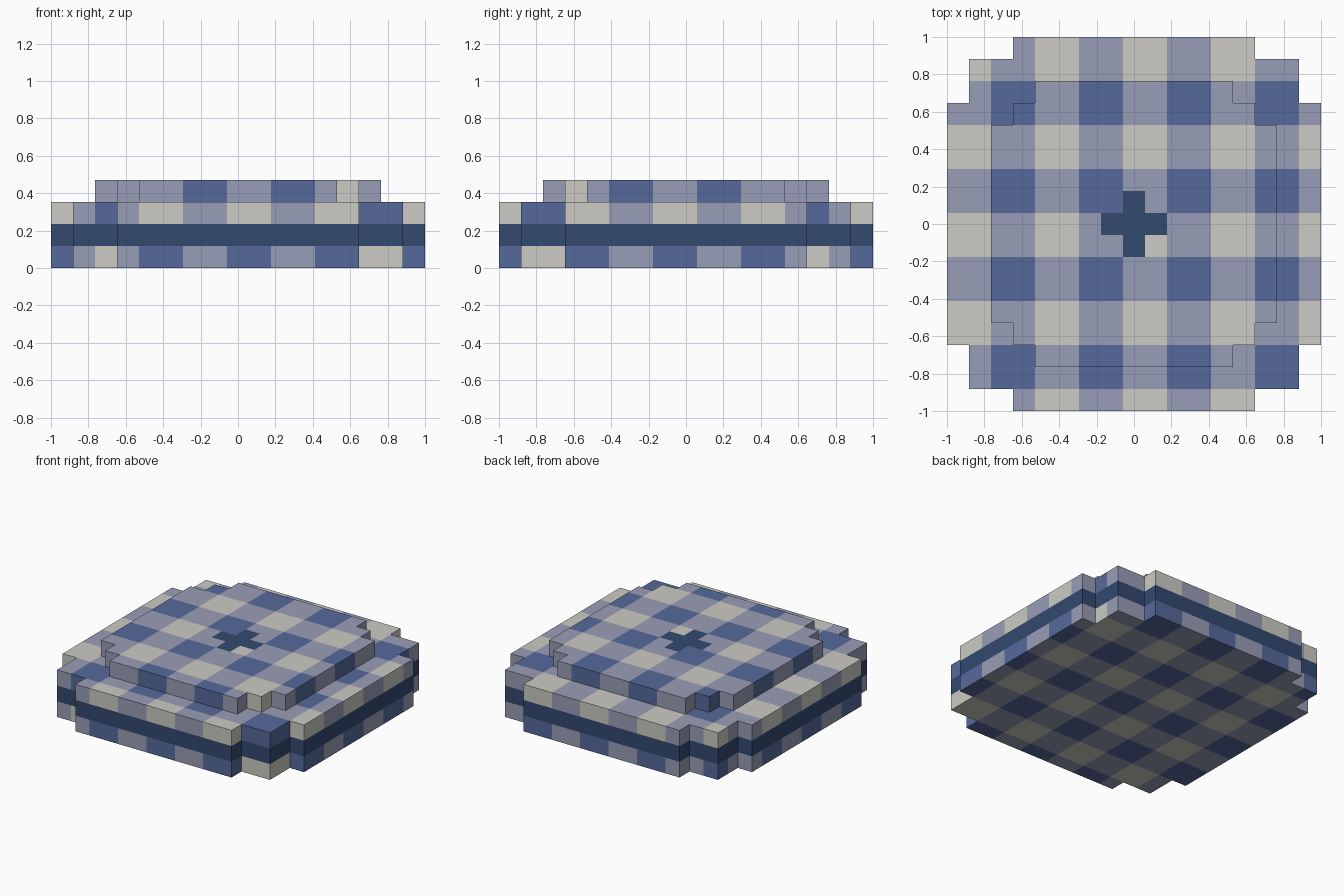
import bpy, bmesh
from mathutils import Vector

cube = bpy.data.objects.get("Cube")
if cube:
    bpy.data.objects.remove(cube, do_unlink=True)

N = 17                # cells along each side
U = 2 / N             # cell size
MID = N // 2


def linear(c):
    c /= 255
    return c / 12.92 if c <= 0.04045 else ((c + 0.055) / 1.055) ** 2.4


def material(name, *rgb):
    m = bpy.data.materials.new(name)
    m.use_nodes = True
    col = (*map(linear, rgb), 1)
    m.diffuse_color = col
    bsdf = m.node_tree.nodes["Principled BSDF"]
    bsdf.inputs["Base Color"].default_value = col
    bsdf.inputs["Roughness"].default_value = 0.9
    return m


MATS = [material("cream", 204, 203, 196), material("lavender_grey", 153, 158, 182),
        material("mid_blue", 85, 105, 155), material("navy", 50, 74, 111)]
NAVY = 3


# Plan shapes: squares with stepped corners
def body_plan(i, j):
    a, b = sorted((abs(i - MID), abs(j - MID)))
    return b <= 7 or (b == 8 and a <= 5)


def crown_plan(i, j):
    a, b = sorted((abs(i - MID), abs(j - MID)))
    return b <= 6 and a + b <= 10


def body_cell(i, j):
    # the single corner step cuts away only the outermost ring
    return body_plan(i, j)


# Gingham check: number of dark stripes crossing a cell
def check(i, j):
    return (i // 2) % 2 + ((j + 1) // 2) % 2


def check_reversed(i, j):
    return 2 - check(i, j)


def band(i, j):
    return NAVY


def crown_check(i, j):
    cross = abs(i - MID) + abs(j - MID) <= 1
    return NAVY if cross else check(i, j)


LAYERS = [("lower_body", body_cell, check_reversed),
          ("trim_band", body_cell, band),
          ("upper_body", body_cell, check),
          ("crown", crown_plan, crown_check)]


def filled(i, j, k):
    return 0 <= k < len(LAYERS) and 0 <= i < N and 0 <= j < N and LAYERS[k][1](i, j)


DIRS = [Vector(d) for d in ((1, 0, 0), (-1, 0, 0), (0, 1, 0),
                            (0, -1, 0), (0, 0, 1), (0, 0, -1))]


def build_layer(k):
    # Only the exposed cell faces are made
    name, plan, colour = LAYERS[k]
    bm = bmesh.new()
    for i in range(N):
        for j in range(N):
            if not plan(i, j):
                continue
            centre = Vector((i - MID, j - MID, k + 0.5))
            for d in DIRS:
                if filled(i + int(d.x), j + int(d.y), k + int(d.z)):
                    continue
                s = Vector((d.y, d.z, d.x))
                t = d.cross(s)
                corners = (-s - t, s - t, s + t, t - s)
                f = bm.faces.new([bm.verts.new((centre + (d + c) / 2) * U) for c in corners])
                f.material_index = colour(i, j)
    bmesh.ops.remove_doubles(bm, verts=bm.verts[:], dist=U / 100)
    mesh = bpy.data.meshes.new(name)
    bm.to_mesh(mesh)
    bm.free()
    for m in MATS:
        mesh.materials.append(m)
    bpy.context.collection.objects.link(bpy.data.objects.new(name, mesh))


for layer in range(len(LAYERS)):
    build_layer(layer)
